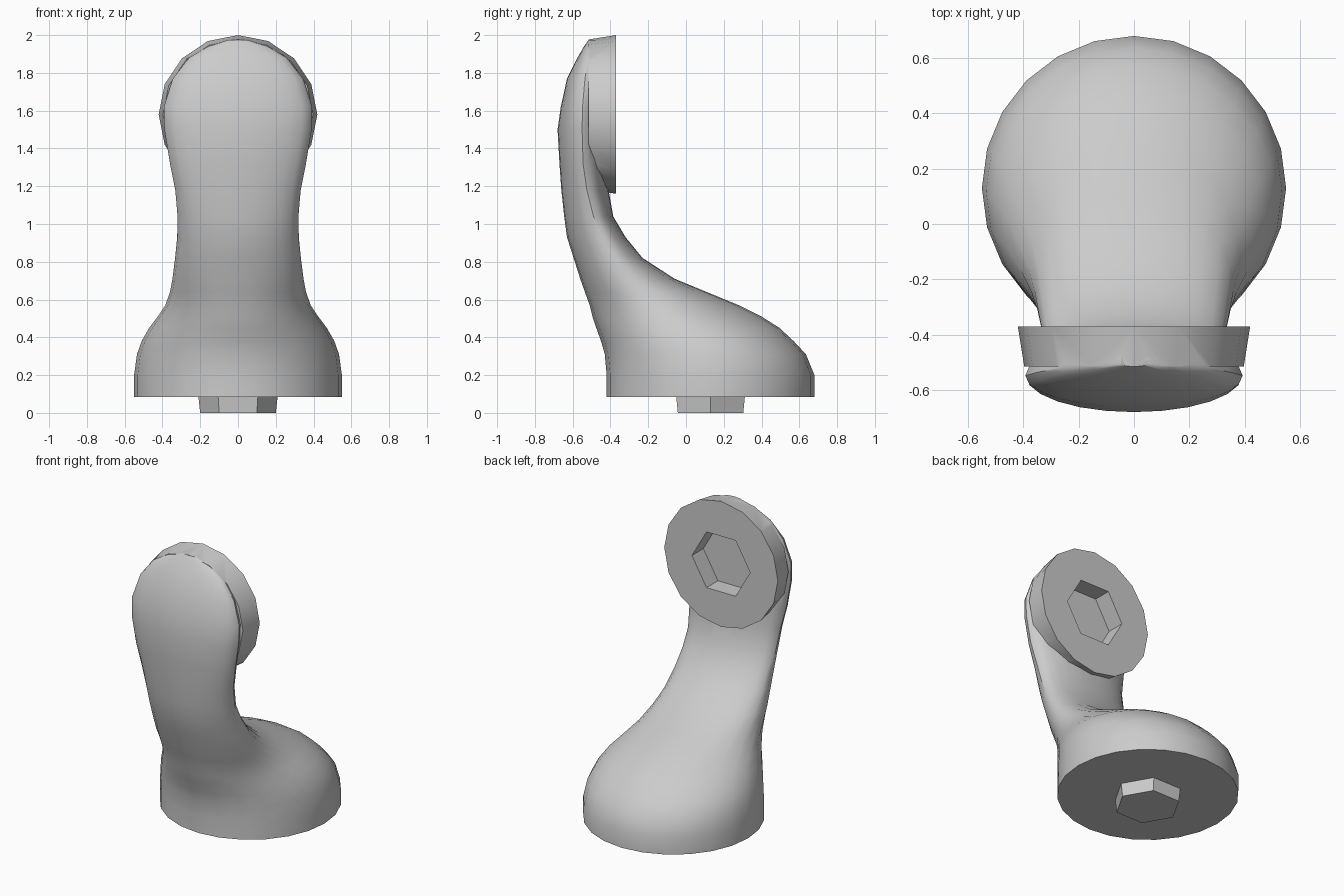
import bpy, bmesh, math

cube = bpy.data.objects.get("Cube")
if cube:
    bpy.data.objects.remove(cube, do_unlink=True)

grey = bpy.data.materials.new("plain_grey")
grey.use_nodes = True
colour = (0.6, 0.6, 0.6, 1)
grey.diffuse_color = colour
grey.node_tree.nodes["Principled BSDF"].inputs["Base Color"].default_value = colour


def loft(name, rings):
    """Skin a list of equally sized point rings and cap both ends."""
    bm = bmesh.new()
    loops = [[bm.verts.new(p) for p in ring] for ring in rings]
    for a, b in zip(loops, loops[1:]):
        for i in range(len(a)):
            j = (i + 1) % len(a)
            bm.faces.new((a[i], a[j], b[j], b[i]))
    bm.faces.new(loops[0])
    bm.faces.new(loops[-1])
    bmesh.ops.recalc_face_normals(bm, faces=bm.faces)
    mesh = bpy.data.meshes.new(name)
    bm.to_mesh(mesh)
    bm.free()
    mesh.materials.append(grey)
    obj = bpy.data.objects.new(name, mesh)
    bpy.context.collection.objects.link(obj)
    return obj


def circle(sides, radius):
    steps = [math.tau * i / sides for i in range(sides)]
    return [(radius * math.cos(t), radius * math.sin(t)) for t in steps]


def disc(name, sides, z, ends):
    """Solid facing along y; ends are (y, radius) pairs."""
    return loft(name, [[(x, y, z + h) for x, h in circle(sides, r)] for y, r in ends])


def section(z, width, front, edge, back, sides=24):
    """Level slice with separate front and back half ellipses."""
    return [(width * c, edge + s * (back - edge if s > 0 else edge - front), z)
            for c, s in circle(sides, 1)]


def combine(target, other, operation):
    mod = target.modifiers.new(operation.lower(), 'BOOLEAN')
    mod.operation = operation
    mod.solver = 'EXACT'
    mod.object = other
    select(target)
    bpy.ops.object.modifier_apply(modifier=mod.name)
    bpy.data.objects.remove(other, do_unlink=True)


def select(obj):
    bpy.ops.object.select_all(action='DESELECT')
    obj.select_set(True)
    bpy.context.view_layer.objects.active = obj


# Foot, neck and domed head front: height, half width, front, widest point, back
slices = [
    (0.085, 0.55, -0.42, 0.13, 0.68),
    (0.20, 0.55, -0.42, 0.13, 0.68),
    (0.31, 0.535, -0.43, 0.12, 0.635),
    (0.38, 0.51, -0.45, 0.09, 0.57),
    (0.45, 0.47, -0.475, 0.04, 0.495),
    (0.51, 0.425, -0.495, -0.05, 0.40),
    (0.57, 0.385, -0.51, -0.15, 0.28),
    (0.64, 0.36, -0.535, -0.24, 0.11),
    (0.71, 0.347, -0.56, -0.31, -0.06),
    (0.82, 0.333, -0.595, -0.38, -0.23),
    (0.93, 0.322, -0.63, -0.44, -0.32),
    (1.04, 0.32, -0.645, -0.49, -0.385),
    (1.18, 0.332, -0.66, -0.525, -0.41),
    (1.32, 0.36, -0.67, -0.545, -0.42),
    (1.50, 0.39, -0.68, -0.55, -0.43),
    (1.62, 0.393, -0.663, -0.548, -0.43),
    (1.77, 0.345, -0.63, -0.535, -0.43),
    (1.88, 0.26, -0.575, -0.52, -0.43),
    (1.94, 0.16, -0.54, -0.51, -0.43),
    (1.975, 0.05, -0.515, -0.505, -0.43),
]
body = loft("body", [section(*s) for s in slices])

# Round mounting head with its six-sided socket
HEAD_Z = 1.58
head = disc("head_disc", 16, HEAD_Z, [(-0.37, 0.42), (-0.515, 0.397)])
combine(body, head, 'UNION')
socket = disc("socket_cutter", 6, HEAD_Z, [(-0.30, 0.215), (-0.49, 0.215)])
combine(body, socket, 'DIFFERENCE')

# Six-sided peg under the foot
peg = loft("peg", [[(x, y + 0.13, z) for x, y in circle(6, r)]
                   for z, r in ((0, 0.2), (0.086, 0.21))])

select(body)
bpy.ops.object.shade_smooth_by_angle(angle=math.radians(35))
